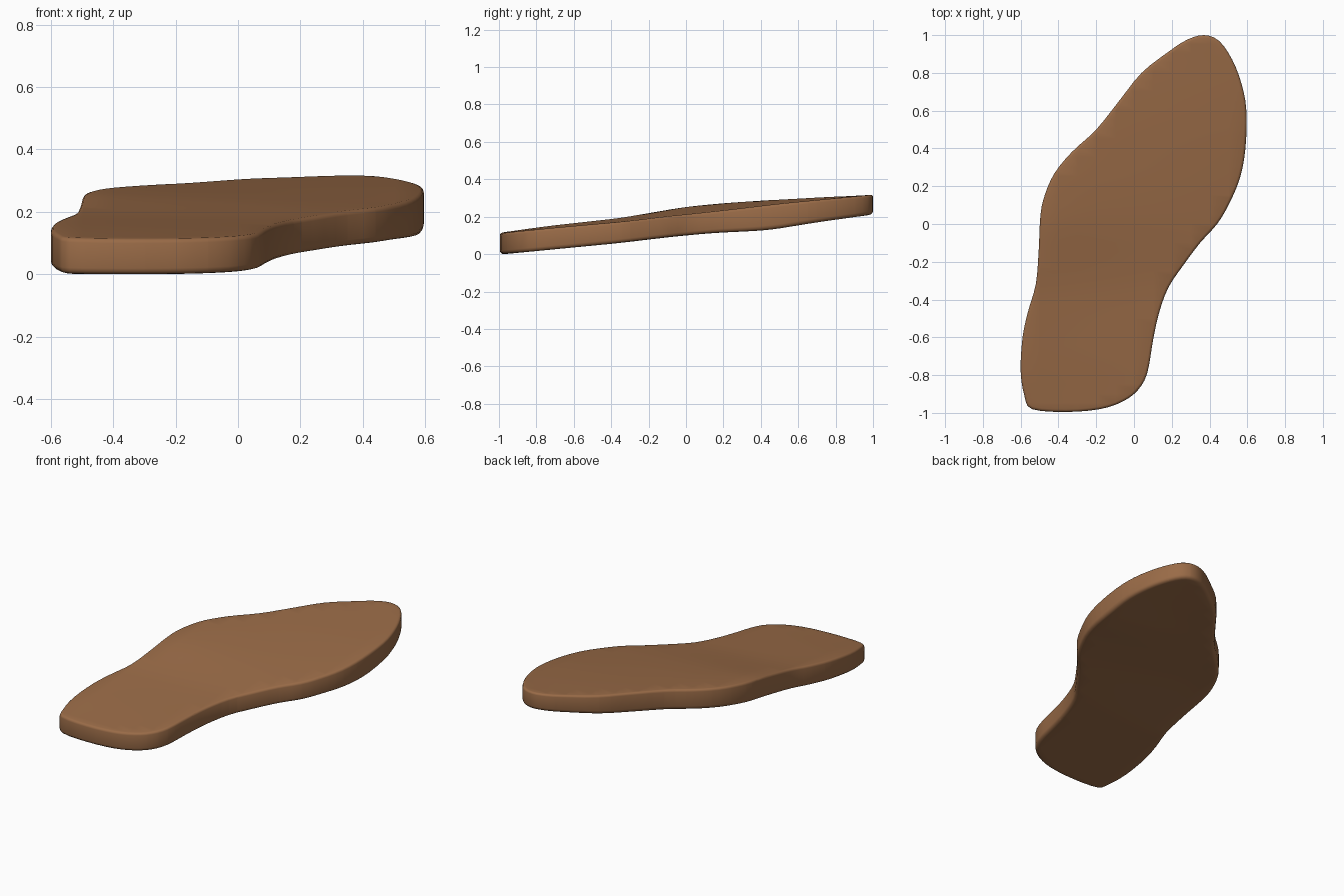
import bpy, bmesh
from mathutils import Vector

if "Cube" in bpy.data.objects:
    bpy.data.objects.remove(bpy.data.objects["Cube"])

THICK = 0.12

# Outline of the sole seen from above, clockwise from the toe
OUTLINE = [(.37, 1.0), (.45, .97), (.52, .87), (.57, .74), (.595, .6), (.59, .4), (.56, .24),
           (.5, .1), (.44, 0), (.35, -.1), (.26, -.22), (.18, -.34), (.13, -.48), (.1, -.62),
           (.07, -.79), (.02, -.88), (-.06, -.94), (-.18, -.98), (-.36, -.995), (-.54, -.98),
           (-.58, -.91), (-.6, -.78), (-.59, -.6), (-.56, -.46), (-.52, -.32), (-.505, -.15),
           (-.495, .05), (-.47, .16), (-.42, .27), (-.33, .38), (-.2, .5), (-.08, .65),
           (.04, .8), (.18, .91), (.28, .975)]

# Height curves (y, z) along the left and right rims of the top, and the right of the underside
TOP_LEFT = [(-1.2, .09), (-1, .12), (-.75, .155), (-.35, .198), (0, .258), (.2, .277),
            (.5, .297), (.75, .313), (1, .324), (1.2, .33)]
TOP_RIGHT = [(-1.2, .09), (-1, .115), (-.7, .143), (-.3, .175), (-.05, .208), (.25, .243),
             (.5, .272), (.9, .308), (1, .322), (1.2, .34)]
BASE_LEFT = [(-1.2, -.015), (-1, .002), (-.75, .03), (-.35, .07), (0, .125), (.2, .15),
             (.5, .17), (.75, .19), (1, .218), (1.2, .24)]
BASE_RIGHT = [(-1.2, -.015), (-1, .002), (-.7, .03), (-.35, .063), (0, .103), (.15, .117),
              (.45, .13), (.7, .172), (1, .215), (1.2, .25)]


def linear(curve, y):
    for (a, za), (b, zb) in zip(curve, curve[1:]):
        if y <= b:
            return za + (zb - za) * (y - a) / (b - a)
    return curve[-1][1]


def smooth(curve, y):
    return sum(linear(curve, y + d * .025) for d in range(-3, 4)) / 7


def spline(points, steps):
    """Closed Catmull-Rom curve through the points."""
    p = [Vector(q) for q in points]
    out = []
    for i in range(len(p)):
        a, b, c, d = (p[(i + k - 1) % len(p)] for k in range(4))
        for s in range(steps):
            t = s / steps
            out.append(.5 * (2 * b + (c - a) * t + (2 * a - 5 * b + 4 * c - d) * t * t
                             + (3 * b - a - 3 * c + d) * t ** 3))
    return out


# Flat slab from the outline
bm = bmesh.new()
face = bm.faces.new([bm.verts.new((q.x, q.y, 0)) for q in spline(OUTLINE, 3)])
ext = bmesh.ops.extrude_face_region(bm, geom=[face], use_keep_orig=True)
for v in ext["geom"]:
    if isinstance(v, bmesh.types.BMVert):
        v.co.z = THICK
bmesh.ops.recalc_face_normals(bm, faces=bm.faces)

# Rounded rims: softer on the underside
for level, width in ((THICK, .014), (0, .022)):
    rim = [e for e in bm.edges if all(abs(v.co.z - level) < 1e-5 for v in e.verts)]
    bmesh.ops.bevel(bm, geom=rim, offset=width, offset_type='OFFSET', segments=3,
                    profile=.5, affect='EDGES')

# Slice into a grid so that the slab can bend
for axis, count, step in ((1, 19, .05), (0, 5, .1)):
    for k in range(-count, count + 1):
        co, no = Vector((0, 0, 0)), Vector((0, 0, 0))
        co[axis], no[axis] = k * step + .003, 1
        bmesh.ops.bisect_plane(bm, geom=bm.verts[:] + bm.edges[:] + bm.faces[:],
                               plane_co=co, plane_no=no, dist=1e-5)

# Bend: rise towards the toe, tilted from left to right
for v in bm.verts:
    x, y, z = v.co
    u = min(1, max(0, .5 + (x - .05 - .36 * y) / .9))
    top = smooth(TOP_LEFT, y) * (1 - u) + smooth(TOP_RIGHT, y) * u
    base = smooth(BASE_LEFT, y) * (1 - u) + smooth(BASE_RIGHT, y) * u
    v.co.z = base + (top - base) * z / THICK
low = min(v.co.z for v in bm.verts)
for v in bm.verts:
    v.co.z -= low
bmesh.ops.recalc_face_normals(bm, faces=bm.faces)

mesh = bpy.data.meshes.new("sole")
bm.to_mesh(mesh)
bm.free()
sole = bpy.data.objects.new("sole", mesh)
bpy.context.collection.objects.link(sole)
brown = bpy.data.materials.new("brown leather")
brown.diffuse_color = (.32, .147, .063, 1)
brown.use_nodes = True
brown.node_tree.nodes["Principled BSDF"].inputs["Base Color"].default_value = brown.diffuse_color
mesh.materials.append(brown)

bpy.context.view_layer.objects.active = sole
sole.select_set(True)
bpy.ops.object.shade_smooth_by_angle(angle=.7)
